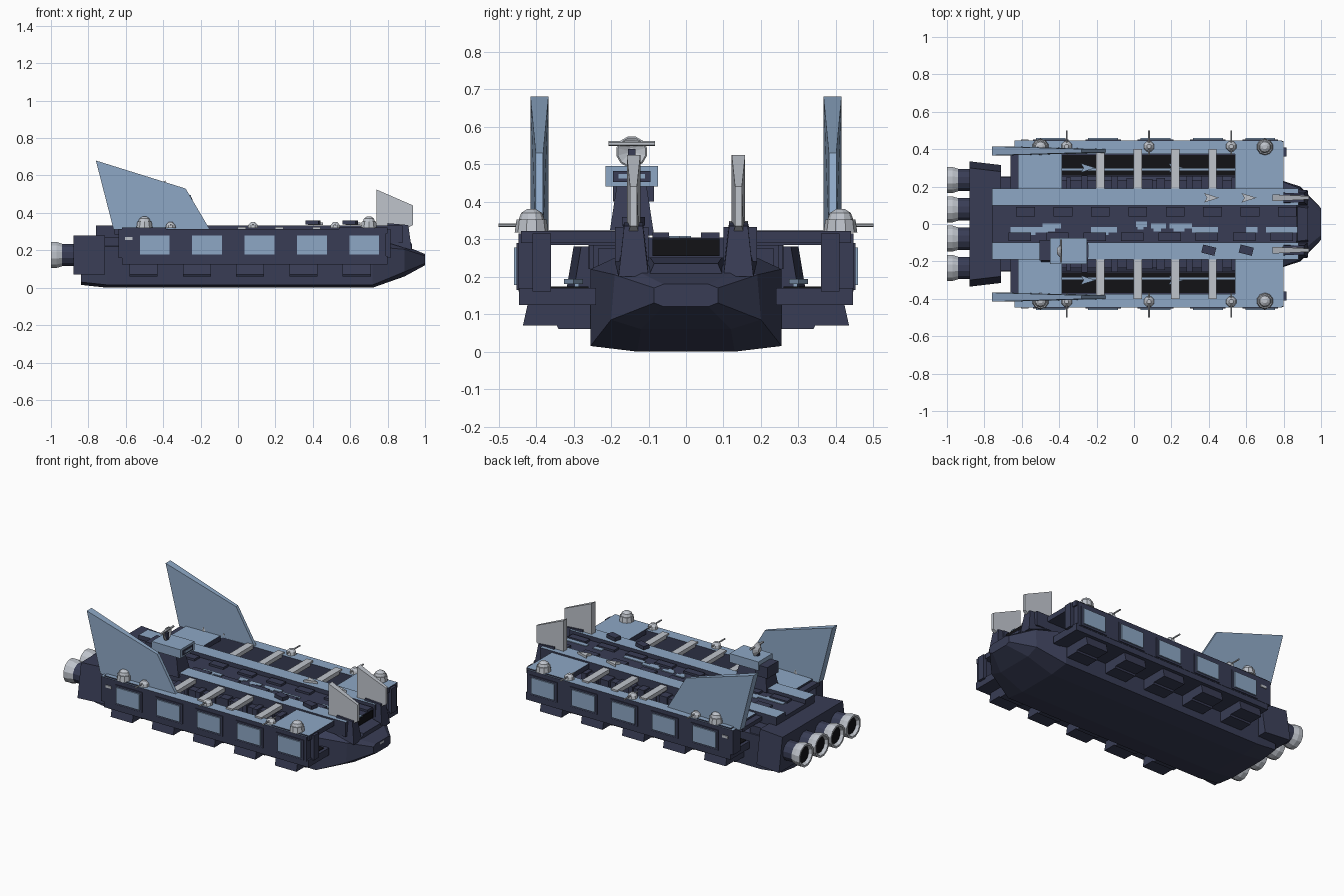
import bpy, bmesh, math, random
from mathutils import Matrix, Vector

random.seed(4)


def mat(name, r, g, b):
    m = bpy.data.materials.new(name)
    m.diffuse_color = (r, g, b, 1)
    return m


NAVY = mat("dark navy", 0.040, 0.046, 0.090)
BLUE = mat("steel blue", 0.27, 0.39, 0.56)
GREY = mat("light grey", 0.52, 0.55, 0.60)
BLACK = mat("near black", 0.006, 0.006, 0.008)


def finish(name, bm, m, top=None):
    """Make an object; faces pointing up can take a second colour."""
    bmesh.ops.recalc_face_normals(bm, faces=bm.faces[:])
    me = bpy.data.meshes.new(name)
    me.materials.append(m)
    if top:
        me.materials.append(top)
        for f in bm.faces:
            f.normal_update()
            f.material_index = 1 if f.normal.z > 0.9 else 0
    bm.to_mesh(me)
    bm.free()
    ob = bpy.data.objects.new(name, me)
    bpy.context.collection.objects.link(ob)
    return ob


def loft(name, rings, m, top=None):
    """Skin a list of equal-length point rings and cap the ends."""
    bm = bmesh.new()
    vs = [[bm.verts.new(p) for p in r] for r in rings]
    n = len(vs[0])
    for a, b in zip(vs, vs[1:]):
        for i in range(n):
            j = (i + 1) % n
            bm.faces.new((a[i], a[j], b[j], b[i]))
    bm.faces.new(vs[0])
    bm.faces.new(vs[-1])
    return finish(name, bm, m, top)


def box(name, x, y, z, m, top=None):
    rings = [[(x[0], y[0], k), (x[1], y[0], k), (x[1], y[1], k), (x[0], y[1], k)] for k in z]
    return loft(name, rings, m, top)


def pair(name, x, y, z, m, top=None):
    for s, side in ((1, "left"), (-1, "right")):
        box(f"{name}_{side}", x, (y[0] * s, y[1] * s), z, m, top)


def lathe(name, profile, at, m, axis="Z", n=10):
    """Turn (radius, height) points around an axis through `at`."""
    rot = {"Z": Matrix(), "X": Matrix.Rotation(math.pi / 2, 4, "Y"),
           "Y": Matrix.Rotation(-math.pi / 2, 4, "X")}[axis]
    rings = [[Vector(at) + rot @ Vector((r * math.cos(t), r * math.sin(t), h))
              for t in ((i + 0.5) * math.tau / n for i in range(n))] for r, h in profile]
    return loft(name, rings, m)


def hull_ring(x, half):
    return [(x, y, z) for y, z in half] + [(x, -y, z) for y, z in reversed(half)]


# main hull with faceted nose
loft("hull", [
    hull_ring(-0.84, [(0.13, 0.015), (0.25, 0.03), (0.25, 0.22), (0.18, 0.255)]),
    hull_ring(-0.70, [(0.13, 0.0), (0.255, 0.015), (0.255, 0.22), (0.18, 0.255)]),
    hull_ring(0.72, [(0.13, 0.0), (0.255, 0.015), (0.255, 0.22), (0.18, 0.255)]),
    hull_ring(0.89, [(0.12, 0.06), (0.20, 0.085), (0.19, 0.205), (0.15, 0.225)]),
    hull_ring(1.0, [(0.06, 0.12), (0.085, 0.13), (0.085, 0.17), (0.06, 0.18)])], NAVY)
loft("nose_hatch", [hull_ring(0.80, [(0.12, 0.20), (0.10, 0.258)]),
                    hull_ring(0.93, [(0.10, 0.20), (0.085, 0.235)])], NAVY)
box("nose_plate", (0.995, 1.0), (-0.02, 0.02), (0.16, 0.172), GREY)

# central deck between raised strips
box("centre_deck", (-0.76, 0.87), (-0.1, 0.1), (0.25, 0.305), NAVY)
box("deck_mouth", (0.87, 0.875), (-0.09, 0.09), (0.255, 0.302), BLACK)
pair("deck_strip", (-0.76, 0.88), (0.10, 0.19), (0.24, 0.332), NAVY, BLUE)
for s in (1, -1):
    loft(f"strip_nose_{s}", [
        [(0.80, .19 * s, .24), (0.80, .10 * s, .24), (0.80, .115 * s, .345), (0.80, .165 * s, .345)],
        [(0.93, .18 * s, .20), (0.93, .10 * s, .20), (0.91, .115 * s, .335), (0.91, .165 * s, .335)]], NAVY)
for i, x in enumerate((-0.6, -0.4, -0.2, 0.0, 0.2, 0.4, 0.6, 0.8)):
    box(f"deck_block_{i}", (x - 0.07, x + 0.05), (-0.09, -0.045), (0.30, 0.318), NAVY)
    box(f"deck_block_b{i}", (x - 0.03, x + 0.07), (0.04, 0.09), (0.30, 0.318), NAVY)
for i, (x, w) in enumerate(((-0.56, .2), (-0.44, .1), (-0.16, .14), (0.04, .06), (0.13, .08),
                            (0.25, .12), (0.38, .14), (0.63, .06), (0.79, .17))):
    y = random.choice((-0.03, -0.01, 0.0))
    box(f"deck_marking_{i}", (x - w / 2, x + w / 2), (y - 0.015, y + 0.013), (0.303, 0.309), BLUE)
    box(f"deck_marking_step_{i}", (x - w / 3, x + w / 6), (y - 0.03, y - 0.015), (0.303, 0.309), BLUE)

# side bays: floor, outer wall, roof plates at both ends
pair("bay_floor", (-0.62, 0.80), (0.24, 0.445), (0.125, 0.17), NAVY)
pair("bay_runway", (-0.60, 0.78), (0.26, 0.37), (0.169, 0.174), BLACK)
pair("bay_outer_wall", (-0.64, 0.79), (0.375, 0.447), (0.16, 0.315), NAVY, BLUE)
for k, x in enumerate(((-0.62, -0.385), (0.54, 0.80))):
    pair(f"bay_roof_{k}", x, (0.18, 0.44), (0.29, 0.322), NAVY, BLUE)
pair("bay_front_frame", (0.79, 0.815), (0.36, 0.41), (0.16, 0.315), NAVY)
pair("bay_rear_frame", (-0.66, -0.60), (0.19, 0.38), (0.285, 0.31), NAVY)
pair("bay_inner_ledge", (-0.40, 0.56), (0.18, 0.235), (0.20, 0.275), NAVY)
pair("bay_rail", (-0.40, 0.56), (0.285, 0.297), (0.174, 0.182), BLUE)
for i in range(12):
    x = -0.36 + i * 0.08
    pair(f"ledge_detail_{i}", (x, x + random.uniform(.02, .06)), (0.19, random.uniform(.24, .26)),
         (0.22, 0.285), NAVY)

# roof beams over the open bays
for i, x in enumerate((-0.18, 0.02, 0.22, 0.42)):
    pair(f"roof_beam_{i}", (x - 0.022, x + 0.022), (0.185, 0.40), (0.30, 0.325), GREY)

# outer wall panels and slanted brackets beneath
for i in range(5):
    x = -0.445 + 0.28 * i
    pair(f"wall_panel_frame_{i}", (x - 0.095, x + 0.095), (0.44, 0.452), (0.165, 0.29), NAVY)
    pair(f"wall_panel_{i}", (x - 0.08, x + 0.08), (0.450, 0.459), (0.178, 0.278), BLUE)
    bx = -0.505 + 0.285 * i
    for s in (1, -1):
        loft(f"bracket_{i}_{s}", [
            [(bx + d, y * s, z) for y, z in ((.24, .06), (.34, .06), (.345, .07), (.435, .07), (.415, .16), (.24, .16))]
            for d in (-0.075, 0.075)], NAVY)
pair("wall_lamp", (-0.605, -0.565), (0.445, 0.452), (0.255, 0.27), GREY)

# big rear tail fins and small front fins
for s in (1, -1):
    outline = [(-0.76, .68, .024), (-0.28, .53, .010), (-0.15, .31, .010), (-0.665, .31, .024)]
    loft(f"tail_fin_{s}", [[(x, (0.391 + k * t) * s, z) for x, z, t in outline] for k in (-1, 1)], BLUE)
    outline = [(0.74, .525, .018), (0.935, .44, .009), (0.935, .335, .009), (0.89, .31, .015), (0.74, .31, .018)]
    loft(f"bow_fin_{s}", [[(x, (0.14 + k * t) * s, z) for x, z, t in outline] for k in (-1, 1)], GREY)

# engine block and four nozzles
loft("engine_block", [
    [(-0.88, -.335, .07), (-0.88, .335, .07), (-0.88, .30, .28), (-0.88, -.30, .28)],
    [(-0.71, -.315, .07), (-0.71, .315, .07), (-0.71, .28, .28), (-0.71, -.28, .28)]], NAVY)
box("engine_neck", (-0.72, -0.62), (-0.25, 0.25), (0.10, 0.27), NAVY)
for i, y in enumerate((-0.235, -0.078, 0.078, 0.235)):
    lathe(f"nozzle_collar_{i}", [(0.062, 0), (0.062, 0.07)], (-0.94, y, 0.175), NAVY, "X", 12)
    lathe(f"nozzle_{i}", [(0.035, 0.05), (0.060, 0), (0.072, 0), (0.072, 0.03), (0.062, 0.06)],
          (-1.0, y, 0.175), GREY, "X", 12)
    lathe(f"nozzle_core_{i}", [(0.050, 0), (0.050, 0.004)], (-0.982, y, 0.175), BLACK, "X", 12)

# command tower on the right strip, with dish
loft("tower_base", [
    [(-0.50, -.205, .31), (-0.27, -.205, .31), (-0.27, -.085, .31), (-0.50, -.085, .31)],
    [(-0.48, -.185, .44), (-0.30, -.185, .44), (-0.30, -.105, .44), (-0.48, -.105, .44)]], NAVY)
box("tower_rear", (-0.505, -0.42), (-0.195, -0.085), (0.40, 0.47), NAVY)
box("tower_bridge", (-0.45, -0.25), (-0.215, -0.075), (0.44, 0.495), BLUE)
box("tower_window_band", (-0.252, -0.245), (-0.195, -0.095), (0.452, 0.482), NAVY)
box("tower_window", (-0.248, -0.243), (-0.18, -0.11), (0.462, 0.474), BLUE)
lathe("dish", [(0.015, -0.012), (0.042, 0.01), (0.038, 0.013), (0.01, 0.0)], (-0.40, -0.145, 0.533), GREY, "X", 12)
box("dish_mast", (-0.405, -0.385), (-0.155, -0.135), (0.49, 0.54), NAVY)
lathe("dish_bar", [(0.007, -0.062), (0.007, 0.062)], (-0.39, -0.145, 0.555), GREY, "Y", 6)

# domed turrets and small guns along the outer walls
for s in (1, -1):
    for x in (-0.5, 0.7):
        lathe(f"turret_{x}_{s}", [(0.045, 0), (0.040, 0.035), (0.034, 0.035), (0.028, 0.052), (0.012, 0.062)],
              (x, 0.412 * s, 0.318), GREY)
    for x in (-0.36, 0.08, 0.52):
        lathe(f"gun_{x}_{s}", [(0.03, 0), (0.026, 0.018), (0.012, 0.032)], (x, 0.415 * s, 0.318), GREY, "Z", 8)
        lathe(f"gun_barrel_{x}_{s}", [(0.005, -0.065), (0.005, 0.065)], (x, 0.435 * s, 0.337), GREY, "Y", 6)

# small craft parked on the strips and in the bays
for i, (x, y, z, m) in enumerate(((0.41, .14, .334, GREY), (0.61, .14, .334, GREY), (-0.25, .30, .18, BLUE),
                                  (0.22, .30, .18, BLUE), (-0.25, -.30, .18, BLUE), (0.22, -.30, .18, BLUE))):
    loft(f"small_craft_{i}", [[(x - .035, y + .025, z + h), (x - .02, y, z + h), (x - .035, y - .025, z + h),
                               (x + .045, y, z + h)] for h in (0, 0.014)], m)
for i, x in enumerate((0.40, 0.60)):
    ob = box(f"shuttle_{i}", (-0.036, 0.036), (-0.022, 0.022), (0, 0.022), NAVY)
    ob.location = (x, -0.14, 0.337)
    ob.rotation_euler.z = -0.25
